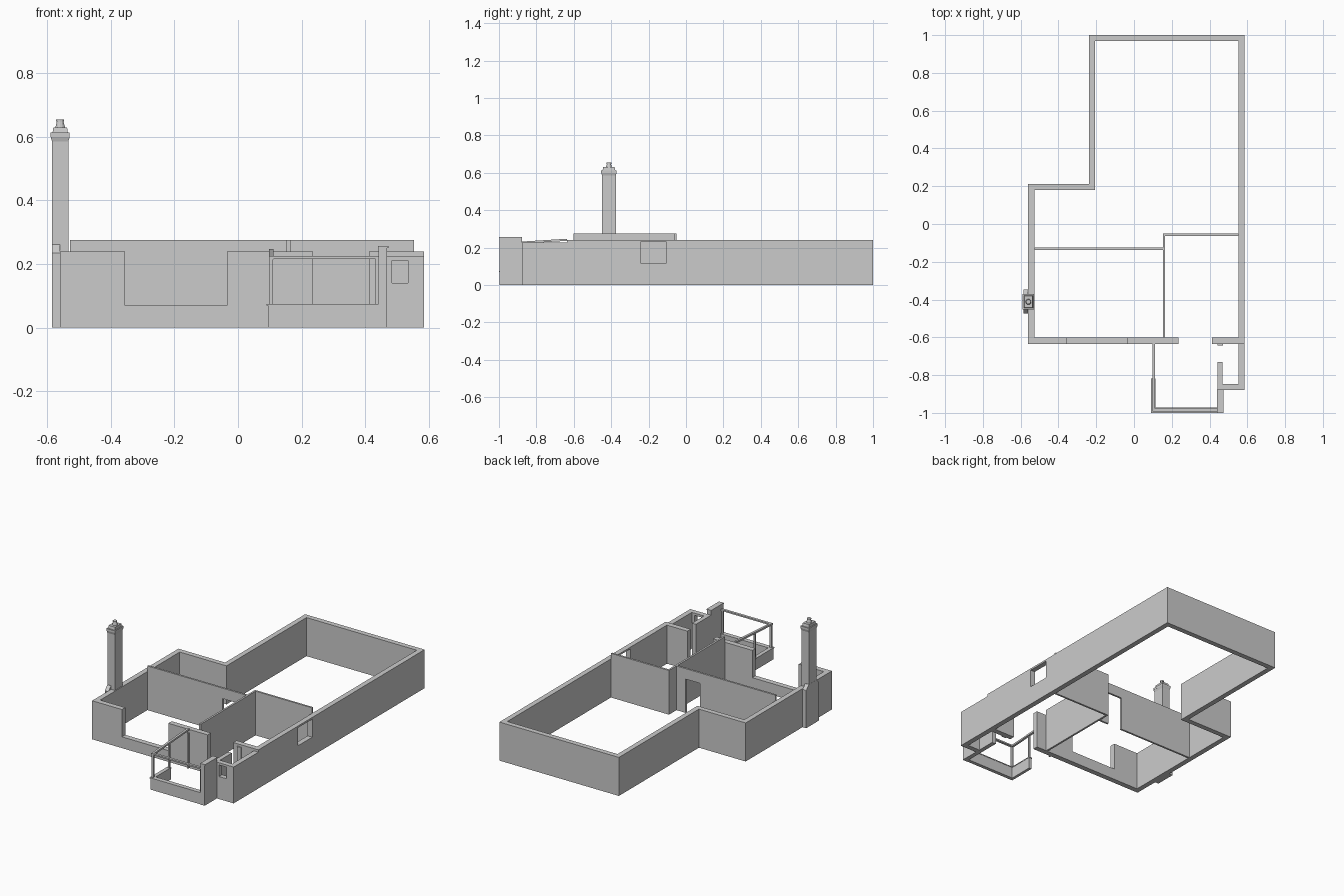
import bpy, bmesh
from mathutils import Vector

if "Cube" in bpy.data.objects:
    bpy.data.objects.remove(bpy.data.objects["Cube"])


def prism(name, pts, z0, z1):
    """Extrude a plan outline between two heights."""
    bm = bmesh.new()
    face = bm.faces.new([bm.verts.new((x, y, z0)) for x, y in pts])
    ext = bmesh.ops.extrude_face_region(bm, geom=[face])
    for v in ext["geom"]:
        if isinstance(v, bmesh.types.BMVert):
            v.co.z = z1
    bmesh.ops.recalc_face_normals(bm, faces=bm.faces)
    me = bpy.data.meshes.new(name)
    bm.to_mesh(me)
    bm.free()
    ob = bpy.data.objects.new(name, me)
    bpy.context.collection.objects.link(ob)
    return ob


def box(name, x0, x1, y0, y1, z0, z1):
    return prism(name, [(x0, y0), (x1, y0), (x1, y1), (x0, y1)], z0, z1)


def cut(ob, *bounds):
    """Cut a box-shaped opening and bake the result."""
    cutter = box("cutter", *bounds)
    cutter.hide_render = True
    mod = ob.modifiers.new("opening", "BOOLEAN")
    mod.operation = "DIFFERENCE"
    mod.solver = "EXACT"
    mod.object = cutter
    bpy.context.view_layer.objects.active = ob
    bpy.ops.object.modifier_apply(modifier=mod.name)
    bpy.data.objects.remove(cutter)


def move_top(ob, fn):
    """Reshape the upper vertices of a prism."""
    top = max(v.co.z for v in ob.data.vertices)
    for v in ob.data.vertices:
        if v.co.z > top - 1e-5:
            v.co = fn(v.co.copy())


# Outer walls: one C-shaped outline, open at the entrance
outer = prism("outer_walls", [
    (0.235, -0.635), (-0.56, -0.635), (-0.56, 0.213), (-0.238, 0.213), (-0.238, 1.0),
    (0.585, 1.0), (0.585, -0.635), (0.412, -0.635), (0.412, -0.602), (0.553, -0.602),
    (0.553, 0.968), (-0.206, 0.968), (-0.206, 0.181), (-0.528, 0.181),
    (-0.528, -0.602), (0.235, -0.602)], 0, 0.24)
cut(outer, -0.355, -0.035, -0.7, -0.55, 0.07, 0.4)      # wide front window
cut(outer, 0.5, 0.65, -0.243, -0.105, 0.117, 0.229)     # side window

# Thin partition walls, taller than the shell
inner = prism("partition_walls", [
    (-0.528, -0.137), (0.153, -0.137), (0.153, -0.602), (0.165, -0.602),
    (0.165, -0.063), (0.553, -0.063), (0.553, -0.051), (0.153, -0.051),
    (0.153, -0.125), (-0.528, -0.125)], 0, 0.275)
cut(inner, -0.01, 0.09, -0.2, -0.09, -0.1, 0.21)        # inner doorway

# Side annex with a small window
annex = prism("annex_walls", [
    (0.585, -0.635), (0.553, -0.635), (0.553, -0.847), (0.469, -0.847),
    (0.469, -0.73), (0.442, -0.73), (0.442, -0.878), (0.585, -0.878)], 0, 0.226)
cut(annex, 0.484, 0.534, -0.95, -0.8, 0.14, 0.212)

# Porch end wall with a slim cap, and door jamb
box("porch_end_wall", 0.442, 0.469, -0.998, -0.878, 0, 0.25)
box("porch_end_cap", 0.440, 0.473, -1.0, -0.876, 0.25, 0.257)
box("porch_door_jamb", 0.442, 0.47, -0.643, -0.635, 0, 0.226)

# Porch low wall with sill
prism("porch_low_wall", [
    (0.094, -0.82), (0.094, -0.996), (0.442, -0.996), (0.442, -0.974),
    (0.112, -0.974), (0.112, -0.82)], 0, 0.07)
prism("porch_sill", [
    (0.090, -0.818), (0.090, -1.0), (0.442, -1.0), (0.442, -0.972),
    (0.114, -0.972), (0.114, -0.818)], 0.07, 0.075)

# Porch frame: posts and beams
for name, y in (("front", -0.99), ("door", -0.832), ("wall", -0.645)):
    z0 = 0.0 if name == "wall" else 0.075
    box(f"porch_post_{name}", 0.099, 0.110, y, y + 0.010, z0, 0.22)
box("porch_post_right", 0.432, 0.442, -0.99, -0.98, 0.075, 0.218)
box("porch_front_beam", 0.098, 0.442, -0.992, -0.976, 0.216, 0.225)
beam = box("porch_sloped_beam", 0.097, 0.111, -0.992, -0.635, 0.214, 0.225)
for v in beam.data.vertices:
    v.co.z += (v.co.y + 0.992) * 0.062

# Chimney: broad base with shoulders, shaft, flared head and pot
CX, CY = -0.559, -0.412


def block(name, hx, hy, z0, z1):
    return box(name, CX - hx, CX + hx, CY - hy, CY + hy, z0, z1)


def taper(ob, sx, sy):
    move_top(ob, lambda c: Vector((CX + (c.x - CX) * sx, CY + (c.y - CY) * sy, c.z)))


box("chimney_base", -0.585, -0.56, -0.475, -0.347, 0, 0.235)
shoulder = box("chimney_shoulder", -0.585, -0.56, -0.475, -0.347, 0.235, 0.262)
taper(shoulder, 1, 0.6)
block("chimney_shaft", 0.0255, 0.037, 0, 0.585)
taper(block("chimney_flare", 0.0255, 0.037, 0.585, 0.6), 1.17, 1.12)
block("chimney_head", 0.030, 0.0415, 0.6, 0.613)
taper(block("chimney_crown", 0.024, 0.034, 0.613, 0.63), 0.9, 0.9)
bpy.ops.mesh.primitive_cone_add(vertices=12, radius1=0.015, radius2=0.010,
                                depth=0.02, location=(CX, CY, 0.64))
bpy.context.object.name = "chimney_pot"
bpy.ops.mesh.primitive_cylinder_add(vertices=12, radius=0.0125, depth=0.006,
                                    location=(CX, CY, 0.651))
bpy.context.object.name = "chimney_pot_rim"
